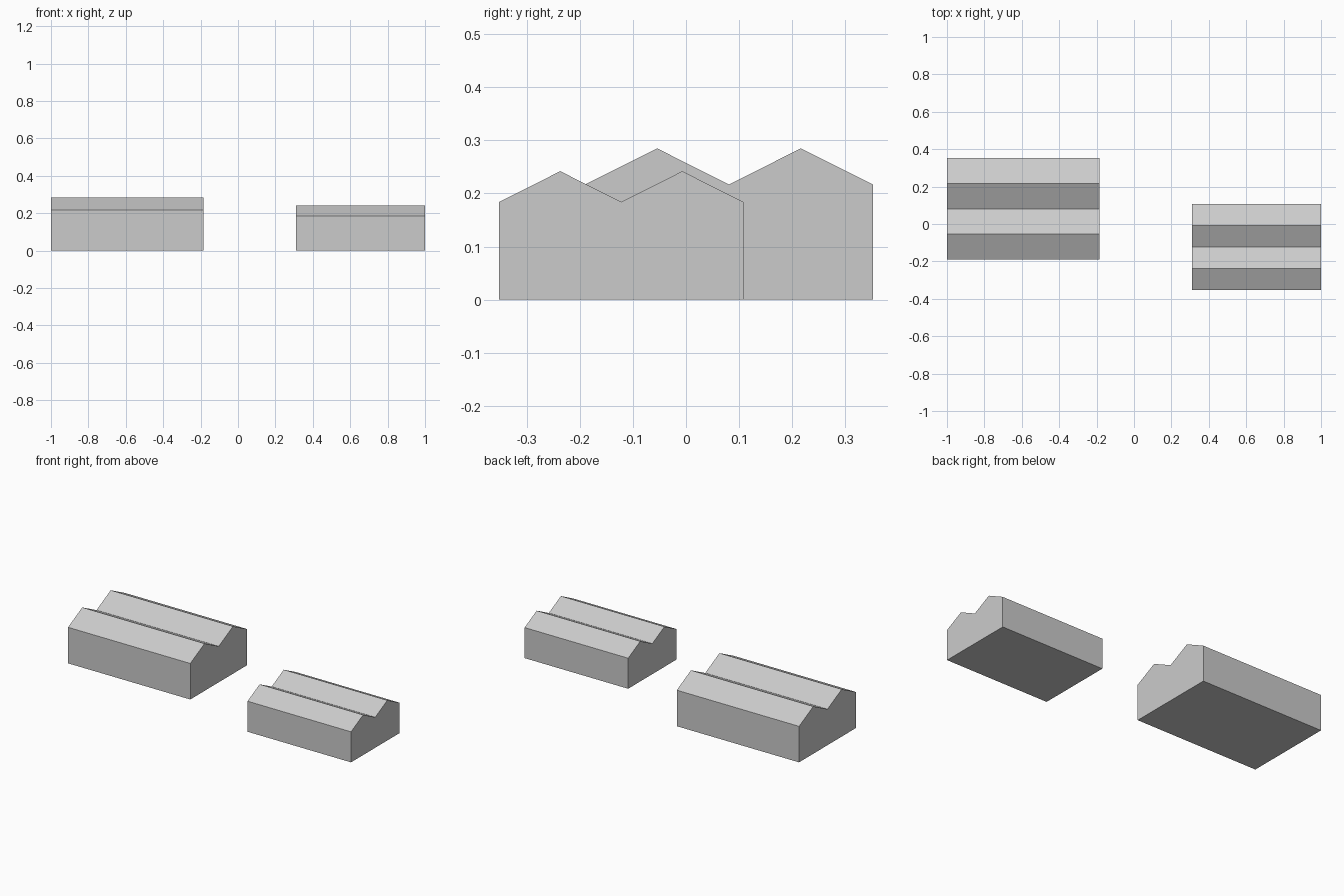
import bpy
import bmesh

cube = bpy.data.objects.get("Cube")
if cube:
    bpy.data.objects.remove(cube, do_unlink=True)

# One plain grey for walls and roofs
grey = bpy.data.materials.new("plain_grey")
grey.use_nodes = True
colour = (0.6, 0.6, 0.6, 1)
grey.diffuse_color = colour
grey.node_tree.nodes["Principled BSDF"].inputs["Base Color"].default_value = colour


def twin_gable_hall(name, x0, x1, y0, y1, eaves, ridge, bays=2):
    """Extrude an end-wall profile with a row of equal gables along x."""
    step = (y1 - y0) / (2 * bays)
    profile = [(y0, 0)]
    for i in range(2 * bays + 1):
        profile.append((y0 + i * step, ridge if i % 2 else eaves))
    profile.append((y1, 0))

    bm = bmesh.new()
    end = bm.faces.new([bm.verts.new((x0, y, z)) for y, z in profile])
    result = bmesh.ops.extrude_face_region(bm, geom=[end], use_keep_orig=True)
    moved = [v for v in result["geom"] if isinstance(v, bmesh.types.BMVert)]
    bmesh.ops.translate(bm, verts=moved, vec=(x1 - x0, 0, 0))
    bmesh.ops.recalc_face_normals(bm, faces=bm.faces)

    mesh = bpy.data.meshes.new(name)
    bm.to_mesh(mesh)
    bm.free()
    mesh.materials.append(grey)
    obj = bpy.data.objects.new(name, mesh)
    bpy.context.collection.objects.link(obj)
    return obj


# Large hall towards the back, small hall towards the front
twin_gable_hall("large_hall", -1, -0.185, -0.19, 0.352, 0.217, 0.285)
twin_gable_hall("small_hall", 0.31, 1, -0.352, 0.108, 0.184, 0.242)
